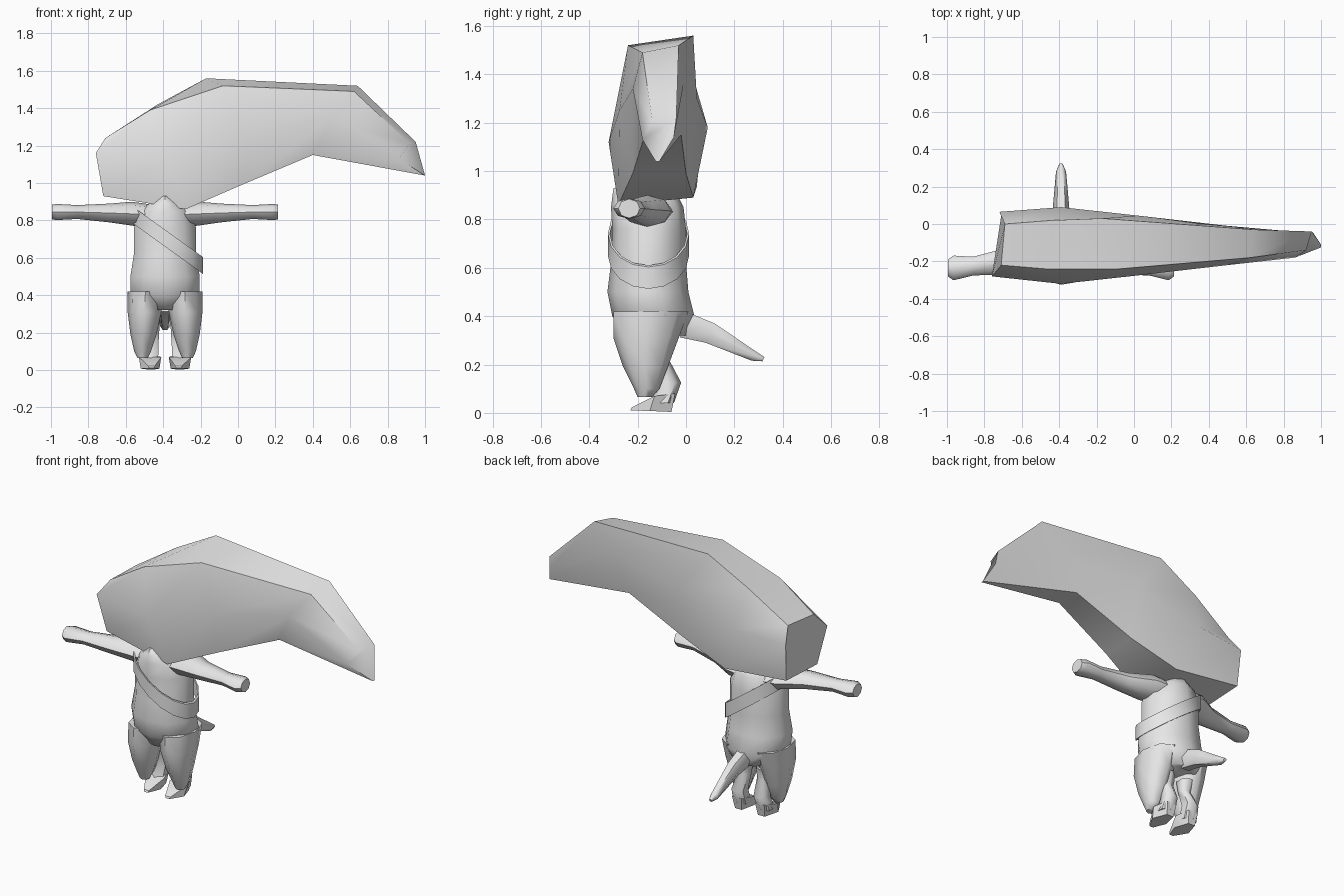
import bpy, bmesh, math

if "Cube" in bpy.data.objects:
    bpy.data.objects.remove(bpy.data.objects["Cube"])

grey = bpy.data.materials.new("soft grey")
grey.diffuse_color = (0.8, 0.8, 0.8, 1)
grey.use_nodes = True
grey.node_tree.nodes["Principled BSDF"].inputs["Base Color"].default_value = grey.diffuse_color
CX = -0.39  # centre line of the body


def loft(name, rings, angle=50, caps=True, closed=False):
    """Skin a list of equally long point rings."""
    bm = bmesh.new()
    vs = [[bm.verts.new(p) for p in r] for r in rings]
    n = len(vs[0])
    pairs = list(zip(vs, vs[1:]))
    if closed:
        pairs.append((vs[-1], vs[0]))
    for a, b in pairs:
        for i in range(n):
            j = (i + 1) % n
            bm.faces.new((a[i], a[j], b[j], b[i]))
    if caps and not closed:
        bm.faces.new(vs[0])
        bm.faces.new(vs[-1])
    bmesh.ops.recalc_face_normals(bm, faces=bm.faces)
    me = bpy.data.meshes.new(name)
    bm.to_mesh(me)
    bm.free()
    ob = bpy.data.objects.new(name, me)
    bpy.context.collection.objects.link(ob)
    me.materials.append(grey)
    bpy.ops.object.select_all(action='DESELECT')
    ob.select_set(True)
    bpy.context.view_layer.objects.active = ob
    bpy.ops.object.shade_smooth_by_angle(angle=math.radians(angle))
    return ob


def flat_ring(x, hw, y0, y1, z, n=10):
    """Horizontal oval, first point at the front."""
    yc, hy = (y0 + y1) / 2, (y1 - y0) / 2
    return [(x + hw * math.sin(t), yc - hy * math.cos(t), z)
            for t in (2 * math.pi * i / n for i in range(n))]


# Large curved head: rings of bottom front, front, top front, top back, back, bottom back
loft("head", [
    [(-.72, -.24, .93), (-.76, -.28, 1.16), (-.71, -.22, 1.24),
     (-.69, .00, 1.25), (-.72, .065, 1.16), (-.71, .045, .935)],
    [(-.28, -.28, .86), (-.39, -.32, 1.12), (-.47, -.24, 1.39),
     (-.43, .02, 1.42), (-.39, .09, 1.18), (-.28, .03, .89)],
    [(.02, -.22, .99), (.02, -.275, 1.25), (-.08, -.24, 1.52),
     (-.17, .03, 1.56), (.02, .045, 1.30), (.02, .00, .99)],
    [(.40, -.17, 1.15), (.50, -.22, 1.34), (.62, -.18, 1.49),
     (.64, -.03, 1.52), (.50, -.01, 1.36), (.40, -.02, 1.15)],
    [(1.0, -.125, 1.04), (.86, -.18, 1.13), (.92, -.14, 1.21),
     (.95, -.04, 1.22), (.96, -.05, 1.14), (1.0, -.11, 1.04)],
], 55)

# Torso
loft("torso", [flat_ring(CX, *r) for r in [
    (.12, -.25, .01, .32), (.195, -.305, .035, .40), (.195, -.325, .01, .50),
    (.175, -.31, .00, .62), (.175, -.305, .00, .76), (.14, -.31, -.01, .85),
    (.09, -.305, -.03, .89), (.02, -.30, -.08, .93)]], 60)

# Sash: slanted band from one shoulder to the opposite hip
steps = 16
band = []
for i in range(steps):
    t = 2 * math.pi * i / steps
    section = []
    for k, dz in ((1, -.045), (1, .045), (.95, .045), (.95, -.045)):
        x = CX + .012 + .192 * k * math.cos(t)
        y = -.155 + .168 * k * math.sin(t)
        section.append((x, y, .705 - .72 * (x - CX) + dz))
    band.append(section)
loft("sash", band, 40, closed=True)

# Arms, thighs, lower legs and feet on both sides
for side, s in (("left", -1), ("right", 1)):
    arm = []
    for dx, y, z, hy, hz in ((.06, -.15, .83, .10, .055), (.17, -.16, .835, .10, .065),
                             (.30, -.20, .84, .07, .05), (.47, -.225, .845, .05, .037),
                             (.575, -.235, .845, .066, .043), (.605, -.235, .845, .045, .04)):
        arm.append([(CX + s * dx + s * .01 * math.sin(a) * (dx < .2),
                     y + hy * math.cos(a), z + hz * math.sin(a))
                    for a in (math.pi * i / 4 for i in range(8))])
    loft(side + "_arm", arm)

    loft(side + "_thigh", [flat_ring(CX + s * dx, hw, y0, y1, z, 8) for dx, hw, y0, y1, z in (
        (.105, .095, -.30, .01, .42), (.11, .09, -.30, -.03, .31), (.115, .07, -.26, -.075, .19),
        (.12, .045, -.215, -.11, .10), (.12, .028, -.20, -.14, .065))], 60)

    loft(side + "_lower_leg", [flat_ring(CX + s * dx, hw, y0, y1, z, 6) for dx, hw, y0, y1, z in (
        (.07, .05, -.16, -.05, .29), (.065, .04, -.14, -.07, .22),
        (.075, .045, -.12, -.02, .125), (.08, .05, -.15, -.05, .04))], 60)

    # Foot: pointed wedge with the heel at the back
    loft(side + "_foot", [[(CX + s * x, y, z) for x, y, z in ring] for ring in (
        [(.045, -.045, .08), (.11, -.045, .08), (.10, -.06, .004), (.055, -.06, .004)],
        [(.02, -.13, .07), (.14, -.13, .07), (.13, -.15, .008), (.03, -.15, .008)],
        [(.055, -.225, .022), (.09, -.225, .022), (.085, -.23, .01), (.06, -.23, .01)])], 40)

# Tail
tail = []
for y, z, hw, h, lean in ((.00, .36, .05, .055, .03), (.10, .33, .043, .046, .022),
                          (.28, .235, .027, .022, .01), (.32, .222, .01, .01, .005)):
    tail.append([(CX + hw * math.cos(a), y + lean * math.sin(a), z + h * math.sin(a))
                 for a in (math.pi * i / 3 for i in range(6))])
loft("tail", tail, 60)
